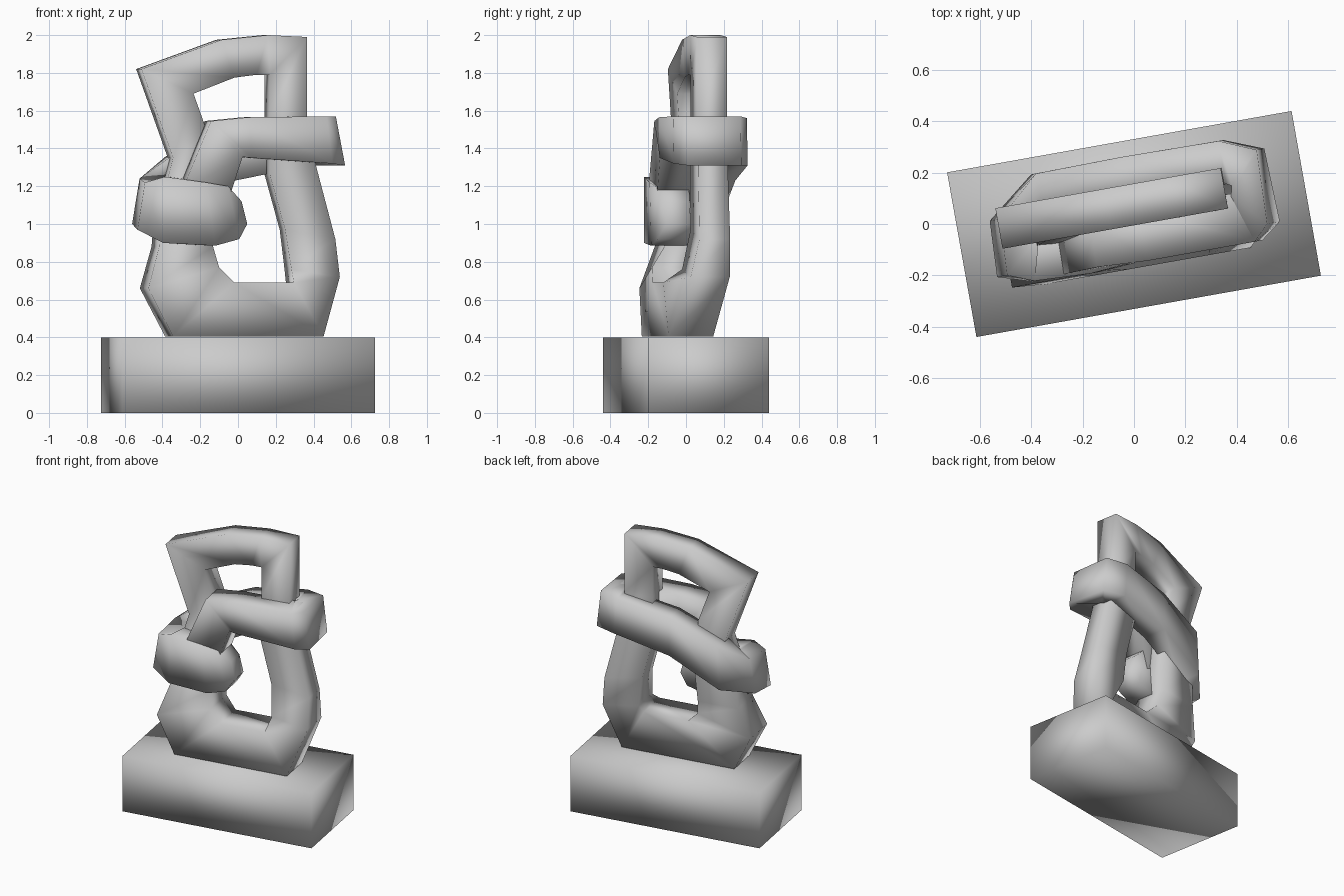
import bpy, bmesh, math
from mathutils import Matrix

TURN = Matrix.Rotation(math.radians(10.1), 4, 'Z')


def finish(name, bm):
    bmesh.ops.recalc_face_normals(bm, faces=bm.faces)
    bm.transform(TURN)
    me = bpy.data.meshes.new(name)
    bm.to_mesh(me)
    bm.free()
    for p in me.polygons:
        p.use_smooth = True
    ob = bpy.data.objects.new(name, me)
    bpy.context.collection.objects.link(ob)
    return ob


def sweep(name, sections, closed):
    """Skin a row of four-cornered sections into one band."""
    bm = bmesh.new()
    rows = [[bm.verts.new(c) for c in s] for s in sections]
    pairs = list(zip(rows, rows[1:]))
    if closed:
        pairs.append((rows[-1], rows[0]))
    else:
        bm.faces.new(rows[0])
        bm.faces.new(rows[-1])
    for a, b in pairs:
        for i in range(4):
            j = (i + 1) % 4
            bm.faces.new((a[i], a[j], b[j], b[i]))
    return finish(name, bm)


# Plinth
bm = bmesh.new()
bmesh.ops.create_cube(bm, size=1, matrix=Matrix.Translation((0, 0, 0.2)) @ Matrix.Diagonal((1.36, 0.65, 0.4, 1)))
finish("plinth", bm)

# Upright ring: outer x z, inner x z, front y, back y
ring = [
    (-.52, 1.82, -.24, 1.69, -.005, .155),
    (-.09, 1.975, -.02, 1.775, -.005, .155),
    (.16, 2.0, .10, 1.79, -.005, .155),
    (.37, 1.99, .17, 1.79, -.005, .155),
    (.37, 1.57, .17, 1.57, -.005, .155),
    (.42, 1.30, .17, 1.26, -.01, .15),
    (.52, .92, .25, .97, -.02, .145),
    (.535, .72, .275, .76, -.07, .14),
    (.43, .405, .27, .69, -.17, .07),
    (-.38, .405, -.05, .69, -.17, .07),
    (-.51, .66, -.13, .77, -.16, .10),
    (-.44, .88, -.15, .88, -.09, .14),
    (-.42, 1.1, -.13, 1.1, -.03, .15),
    (-.35, 1.35, -.16, 1.47, -.005, .155),
]
sweep("upright_ring",
      [((a, f, b), (c, f, d), (c, k, d), (a, k, b)) for a, b, c, d, f, k in ring], True)

# Wrapped band: lower x z, upper x z, outer y, inner y, inward x shift
band = [
    (.03, 1.0, .0, 1.12, -.11, .02, 0),
    (-.02, .92, -.08, 1.2, -.15, .03, 0),
    (-.15, .885, -.2, 1.22, -.16, .03, 0),
    (-.43, .9, -.42, 1.25, -.15, .03, .05),
    (-.56, .97, -.52, 1.22, -.11, .02, .15),
    (-.55, 1.0, -.51, 1.24, .11, .06, .2),
    (-.36, 1.05, -.34, 1.36, .26, .09, 0),
    (0, 1.23, 0, 1.5, .265, .09, 0),
    (.4, 1.31, .38, 1.56, .26, .09, 0),
    (.55, 1.31, .52, 1.57, .2, .08, -.12),
    (.56, 1.31, .51, 1.57, -.09, .04, -.12),
    (.48, 1.32, .45, 1.57, -.15, .05, 0),
    (.05, 1.35, .03, 1.565, -.15, .05, 0),
    (0, 1.355, -.17, 1.545, -.14, .05, 0),
    (-.1, 1.06, -.33, 1.17, -.145, .03, 0),
]
sweep("wrapped_band",
      [((a, o, b), (c, o, d), (c + s, i, d), (a + s, i, b)) for a, b, c, d, o, i, s in band], False)
